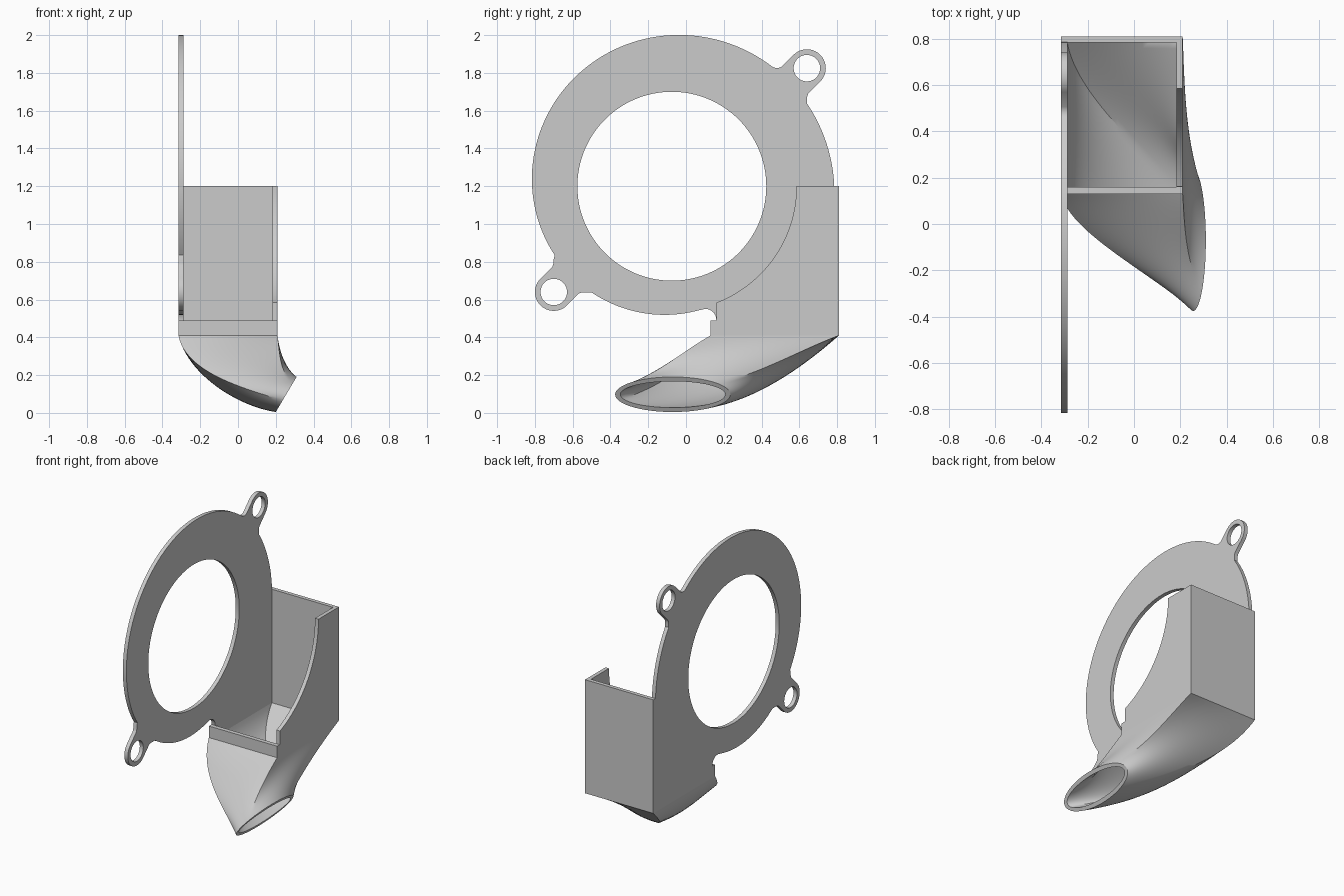
import bpy, bmesh
from math import sin, cos, pi, radians
from mathutils import Vector

cube = bpy.data.objects.get("Cube")
if cube:
    bpy.data.objects.remove(cube)

grey = bpy.data.materials.new("plain grey")
grey.use_nodes = True
GREY = (0.6, 0.6, 0.6, 1)
grey.diffuse_color = GREY
grey.node_tree.nodes["Principled BSDF"].inputs["Base Color"].default_value = GREY

X0, X1, Y0, Y1 = -0.315, 0.21, 0.13, 0.81   # outer box
WALL, BASE, TOP = 0.027, 0.41, 1.2
HUB = Vector((-0.075, 1.2))                 # fan centre in the y-z plane


def polar(c, r, deg):
    return Vector((c[0] + r * cos(radians(deg)), c[1] + r * sin(radians(deg))))


def circle(c, r, n=64):
    return [polar(c, r, 360 * i / n) for i in range(n)]


def finish(obj, smooth=True):
    obj.data.materials.clear()
    obj.data.materials.append(grey)
    bpy.ops.object.select_all(action='DESELECT')
    obj.select_set(True)
    bpy.context.view_layer.objects.active = obj
    if obj.type == 'CURVE':
        bpy.ops.object.convert(target='MESH')
        obj = bpy.context.view_layer.objects.active
    if smooth:
        bpy.ops.object.shade_smooth_by_angle(angle=radians(30))


def sheet(name, loops, x_mid):
    """Flat y-z outline with holes, extruded along x to the wall thickness."""
    cu = bpy.data.curves.new(name, 'CURVE')
    cu.dimensions, cu.fill_mode, cu.extrude = '2D', 'BOTH', WALL / 2
    for pts in loops:
        sp = cu.splines.new('POLY')
        sp.points.add(len(pts) - 1)
        for p, co in zip(sp.points, pts):
            p.co = (co[0], co[1], 0, 1)
        sp.use_cyclic_u = True
    obj = bpy.data.objects.new(name, cu)
    bpy.context.collection.objects.link(obj)
    obj.rotation_euler = (pi / 2, 0, pi / 2)
    obj.location.x = x_mid
    finish(obj)


def box(name, lo, hi):
    bm = bmesh.new()
    bmesh.ops.create_cube(bm, size=1)
    lo, hi = Vector(lo), Vector(hi)
    for v in bm.verts:
        v.co = (lo + hi) / 2 + v.co * (hi - lo)
    add_mesh(name, bm, False)


def add_mesh(name, bm, smooth=True):
    bmesh.ops.recalc_face_normals(bm, faces=bm.faces)
    me = bpy.data.meshes.new(name)
    bm.to_mesh(me)
    bm.free()
    obj = bpy.data.objects.new(name, me)
    bpy.context.collection.objects.link(obj)
    finish(obj, smooth)


# Mounting plate: spiral rim, two screw ears, lower side of the box
def rim(a, b):
    n = max(2, int((b - a) / 2.5))
    angles = [a + (b - a) * i / n for i in range(n + 1)]
    return [polar(HUB, 0.86 - 0.06 * t / 90, t) for t in angles]


def ear(c, deg):
    c = Vector(c)
    u, n = polar((0, 0), 1, deg), polar((0, 0), 1, deg + 90)
    neck = [(-0.118, 0.12), (-0.106, 0.108), (-0.09, 0.1)]
    start = [c + u * a - n * b for a, b in neck]
    end = [c + u * a + n * b for a, b in reversed(neck)]
    return start + [polar(c, 0.1, deg + t) for t in range(-90, 91, 9)] + end


EARS = [(0.64, 1.825), (-0.7, 0.64)]
outline = rim(0, 31.5) + ear(EARS[0], 45) + rim(50, 210.5) + ear(EARS[1], 225) + rim(233, 281)
outline += [polar((0.105, 0.495), 0.055, t) for t in range(100, -1, -20)]
outline += [(0.16, 0.49), (Y0, 0.49), (Y0, BASE), (Y1, BASE), (Y1, TOP)]
sheet("mounting_plate", [outline, circle(HUB, 0.5, 128)] + [circle(c, 0.07) for c in EARS],
      X0 + WALL / 2)

# Box walls
side = [(Y1, BASE), (Y1, TOP)] + [polar(HUB, 0.66, -t * 69 / 30) for t in range(31)]
side += [(0.16, 0.49), (Y0, 0.49), (Y0, BASE)]
sheet("side_wall", [side], X1 - WALL / 2)
box("back_wall", (X0 + WALL, Y1 - WALL, BASE), (X1 - WALL, Y1, TOP))
box("front_wall", (X0 + WALL, Y0, BASE), (X1 - WALL, Y0 + 0.03, 0.49))

# Duct: hollow loft from the rectangular box to a tilted oval outlet
STEPS, SIDE = 24, 16


def duct_rings(inset):
    a, b, c, d = X0 + inset, X1 - inset, Y0 + inset, Y1 - inset
    corners = [Vector(p) for p in ((b, d, BASE), (b, c, BASE), (a, c, BASE), (a, d, BASE))]
    angles = [40, 138, 200, 310, 400]
    centre, tilt = Vector((0.255, -0.07, 0.0975)), Vector((0.51, 0, 0.86))
    paths = []
    for k in range(4):
        for i in range(SIDE):
            f = i / SIDE
            p0 = corners[k].lerp(corners[(k + 1) % 4], f)
            t = radians(angles[k] + (angles[k + 1] - angles[k]) * f)
            p3 = centre + Vector((0, (0.305 - inset) * cos(t), 0)) + tilt * (0.108 - inset) * sin(t)
            reach = 0.32 * Vector((p3.x - p0.x, 0, p3.z - p0.z)).length
            dy = (p3.y - p0.y) / 3
            up = (1 + sin(t)) / 2
            p1 = p0 + Vector((0.22 - 0.14 * up, 0, -0.96)) * reach
            p2 = p3 - Vector((1 - 0.2 * up, 0, -0.15 - 0.45 * up)) * reach
            p1.y += dy
            p2.y -= dy
            paths.append((p0, p1, p2, p3))
    rings = []
    for s in range(STEPS + 1):
        t = s / STEPS
        w = ((1 - t) ** 3, 3 * t * (1 - t) ** 2, 3 * t * t * (1 - t), t ** 3)
        rings.append([sum((p * q for p, q in zip(path, w)), Vector()) for path in paths])
    return rings


bm = bmesh.new()
rings = duct_rings(0) + duct_rings(WALL)[::-1]
rings = [[bm.verts.new(p) for p in ring] for ring in rings]
for r0, r1 in zip(rings, rings[1:] + rings[:1]):
    for i in range(len(r0)):
        j = (i + 1) % len(r0)
        bm.faces.new((r0[i], r0[j], r1[j], r1[i]))
add_mesh("outlet_duct", bm)
